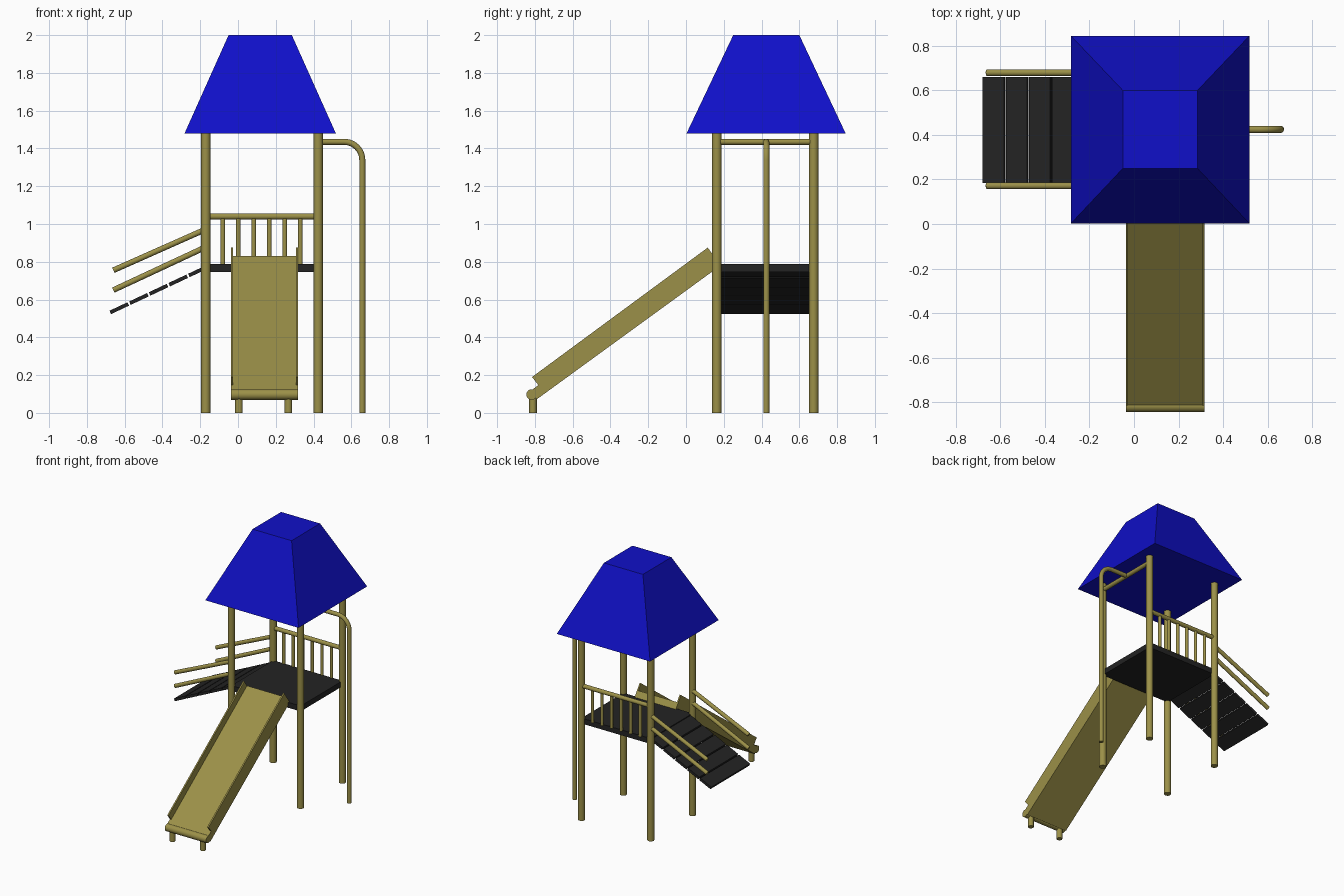
import bpy, bmesh, math
from mathutils import Vector

cube = bpy.data.objects.get("Cube")
if cube:
    bpy.data.objects.remove(cube, do_unlink=True)


def material(name, rgb):
    m = bpy.data.materials.new(name)
    m.use_nodes = True
    m.diffuse_color = (*rgb, 1)
    m.node_tree.nodes["Principled BSDF"].inputs["Base Color"].default_value = (*rgb, 1)
    return m


TAN = material("tan", (0.33, 0.28, 0.065))
BLUE = material("blue", (0.005, 0.005, 0.58))
BLACK = material("charcoal", (0.017, 0.017, 0.017))


def add_object(name, bm, mat, smooth=False):
    bmesh.ops.recalc_face_normals(bm, faces=bm.faces[:])
    mesh = bpy.data.meshes.new(name)
    bm.to_mesh(mesh)
    bm.free()
    mesh.materials.append(mat)
    ob = bpy.data.objects.new(name, mesh)
    bpy.context.collection.objects.link(ob)
    if smooth:
        bpy.ops.object.select_all(action='DESELECT')
        ob.select_set(True)
        bpy.context.view_layer.objects.active = ob
        bpy.ops.object.shade_smooth_by_angle(angle=math.radians(40))
    return ob


def tube(name, path, radius, mat=TAN, sides=20):
    """Round bar swept along a path, with closed ends."""
    pts = [Vector(p) for p in path]
    bm = bmesh.new()
    rings = []
    for i, p in enumerate(pts):
        t = (pts[min(i + 1, len(pts) - 1)] - pts[max(i - 1, 0)]).normalized()
        u = t.cross(Vector((0, 1, 0) if abs(t.y) < 0.9 else (1, 0, 0))).normalized()
        v = t.cross(u)
        angles = [2 * math.pi * k / sides for k in range(sides)]
        rings.append([bm.verts.new(p + radius * (u * math.cos(a) + v * math.sin(a)))
                      for a in angles])
    for a, b in zip(rings, rings[1:]):
        for k in range(sides):
            n = (k + 1) % sides
            bm.faces.new((a[k], a[n], b[n], b[k]))
    bm.faces.new(rings[0])
    bm.faces.new(rings[-1])
    return add_object(name, bm, mat, True)


def prism(name, outline, start, offset, mat):
    """Extrude a closed outline; start maps a 2D point to 3D."""
    bm = bmesh.new()
    face = bm.faces.new([bm.verts.new(start(*p)) for p in outline])
    ext = bmesh.ops.extrude_face_region(bm, geom=[face])
    moved = [g for g in ext["geom"] if isinstance(g, bmesh.types.BMVert)]
    bmesh.ops.translate(bm, verts=moved, vec=offset)
    return add_object(name, bm, mat)


LEFT, RIGHT = 0.424, -0.171      # post centres in x
FRONT, BACK = 0.163, 0.676       # post centres in y
MID = 0.425

# Four corner posts
for side, x in (("left", LEFT), ("right", RIGHT)):
    for end, y in (("front", FRONT), ("back", BACK)):
        tube(f"{end}_{side}_post", [(x, y, 0), (x, y, 1.485)], 0.025)

# Truncated pyramid roof
bm = bmesh.new()
low = [bm.verts.new((x, y, 1.48)) for x, y in
       ((-0.283, 0.003), (0.518, 0.003), (0.518, 0.845), (-0.283, 0.845))]
high = [bm.verts.new((x, y, 2)) for x, y in
        ((-0.05, 0.25), (0.285, 0.25), (0.285, 0.6), (-0.05, 0.6))]
bm.faces.new(low)
bm.faces.new(high)
for i in range(4):
    j = (i + 1) % 4
    bm.faces.new((low[i], low[j], high[j], high[i]))
add_object("roof", bm, BLUE)

# Platform deck
prism("platform", [(RIGHT, FRONT), (LEFT, FRONT), (LEFT, BACK), (RIGHT, BACK)],
      lambda x, y: (x, y, 0.745), (0, 0, 0.042), BLACK)

# Back railing with balusters
tube("back_rail", [(RIGHT, BACK, 1.04), (LEFT, BACK, 1.04)], 0.016)
for i in range(6):
    x = -0.08 + i * 0.082
    tube(f"baluster_{i + 1}", [(x, BACK, 0.78), (x, BACK, 1.04)], 0.012)

# Sliding pole, its bend and the crossbar that holds it
bend = [(0.562 + 0.096 * math.sin(a), MID, 1.339 + 0.096 * math.cos(a))
        for a in (math.radians(9 * k) for k in range(11))]
tube("sliding_pole", [(LEFT, MID, 1.435)] + bend + [(0.658, MID, 0)], 0.016)
tube("pole_crossbar", [(LEFT, FRONT, 1.435), (LEFT, BACK, 1.435)], 0.016)

# Sloping plank ramp
slope = 0.47
pitch, gap = 0.104, 0.009
for i in range(5):
    x0 = -0.68 + i * pitch
    x1 = x0 + pitch - gap
    z0, z1 = (0.541 + (x + 0.68) * slope for x in (x0, x1))
    prism(f"ramp_plank_{i + 1}",
          [(x0, z0), (x1, z1), (x1 + 0.008, z1 - 0.018), (x0 + 0.008, z0 - 0.018)],
          lambda x, z: (x, 0.185, z), (0, 0.476, 0), BLACK)

# Two handrails on each side of the ramp
for end, y in (("front", 0.172), ("back", 0.68)):
    for level, z0, z1 in (("upper", 0.755, 0.972), ("lower", 0.65, 0.878)):
        tube(f"{end}_{level}_handrail", [(-0.66, y, z0), (RIGHT, y, z1)], 0.015)

# Slide: thick bed, thin side walls, rounded lip and feet
SX0, SX1, WALL = -0.037, 0.317, 0.011
prism("slide_bed", [(0.148, 0.83), (0.183, 0.78), (-0.79, 0.072), (-0.825, 0.115)],
      lambda y, z: (SX0, y, z), (SX1 - SX0, 0, 0), TAN)
for side, x in (("right", SX0), ("left", SX1 - WALL)):
    prism(f"slide_{side}_wall",
          [(0.115, 0.875), (0.183, 0.781), (-0.748, 0.103), (-0.815, 0.19)],
          lambda y, z: (x, y, z), (WALL, 0, 0), TAN)
tube("slide_lip", [(SX0, -0.817, 0.097), (SX1, -0.817, 0.097)], 0.028)
for side, x in (("right", 0.005), ("left", 0.267)):
    tube(f"slide_{side}_foot", [(x, -0.81, 0), (x, -0.81, 0.09)], 0.02)
